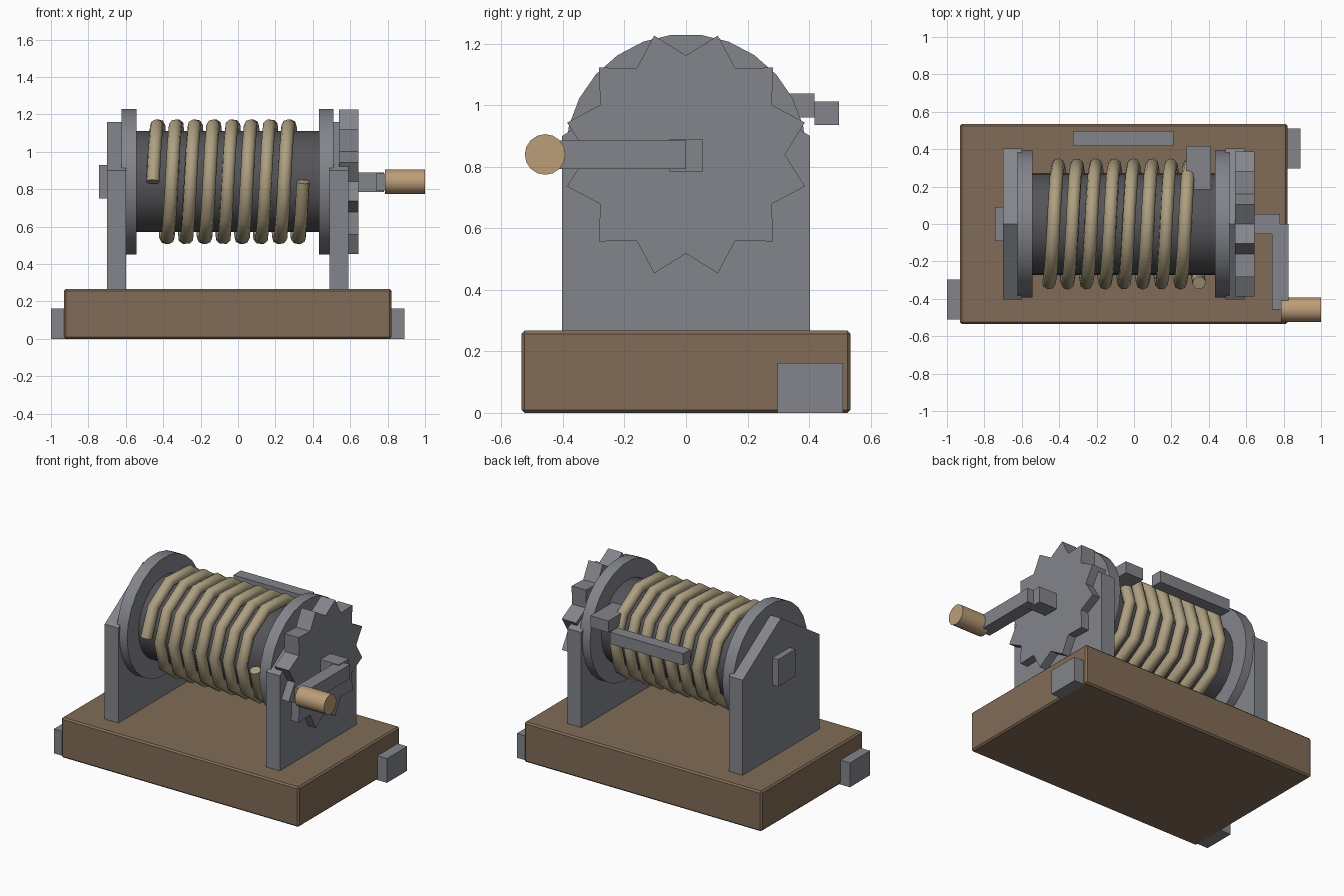
import bpy, bmesh
from math import sin, cos, pi, radians

if "Cube" in bpy.data.objects:
    bpy.data.objects.remove(bpy.data.objects["Cube"])

AXIS_Z = 0.84  # height of the drum axis


def material(name, rgb):
    m = bpy.data.materials.new(name)
    m.diffuse_color = (*rgb, 1)
    m.use_nodes = True
    m.node_tree.nodes["Principled BSDF"].inputs["Base Color"].default_value = m.diffuse_color
    return m


wood = material("wood", (0.22, 0.15, 0.095))
dark = material("dark_iron", (0.09, 0.09, 0.1))
iron = material("iron", (0.23, 0.235, 0.26))
fibre = material("rope_fibre", (0.42, 0.35, 0.22))
grip = material("grip_wood", (0.5, 0.34, 0.19))


def prism(name, profile, x0, x1, mat=iron, smooth=False):
    """Extrude a (y, z) profile along x."""
    bm = bmesh.new()
    face = bm.faces.new([bm.verts.new((x0, y, z)) for y, z in profile])
    ext = bmesh.ops.extrude_face_region(bm, geom=[face])["geom"]
    bmesh.ops.translate(bm, vec=(x1 - x0, 0, 0),
                        verts=[v for v in ext if isinstance(v, bmesh.types.BMVert)])
    bmesh.ops.recalc_face_normals(bm, faces=bm.faces)
    me = bpy.data.meshes.new(name)
    bm.to_mesh(me)
    bm.free()
    me.materials.append(mat)
    ob = bpy.data.objects.new(name, me)
    bpy.context.collection.objects.link(ob)
    if smooth:
        bpy.ops.object.select_all(action='DESELECT')
        bpy.context.view_layer.objects.active = ob
        ob.select_set(True)
        bpy.ops.object.shade_smooth_by_angle(angle=radians(30))
    return ob


def box(name, x, y, z, mat=iron):
    return prism(name, [(y[0], z[0]), (y[1], z[0]), (y[1], z[1]), (y[0], z[1])], *x, mat)


def ring(radii, n, cy=0.0, start=0.0):
    """Points round the axis; radii are used in turn."""
    return [(cy + radii[i % len(radii)] * cos(start + 2 * pi * i / n),
             AXIS_Z + radii[i % len(radii)] * sin(start + 2 * pi * i / n)) for i in range(n)]


# Base with softened edges, and its two end lugs
base = box("base", (-0.93, 0.82), (-0.535, 0.535), (0, 0.267), wood)
bevel = base.modifiers.new("bevel", 'BEVEL')
bevel.width = 0.01
bevel.segments = 1
box("lug_right", (0.81, 0.89), (0.297, 0.51), (0, 0.162))
box("lug_left", (-1.0, -0.92), (-0.51, -0.297), (0, 0.162))

# Gabled side plates
gable = [(-0.403, 0.26), (0.403, 0.26), (0.403, 0.9), (0, 1.16), (-0.403, 0.9)]
prism("side_plate_left", gable, -0.70, -0.60)
prism("side_plate_right", gable, 0.49, 0.59)

# Drum and flanges
prism("drum", ring([0.272], 26), -0.56, 0.45, dark, True)
prism("flange_left", ring([0.392], 26), -0.622, -0.543, iron, True)
prism("flange_right", ring([0.392], 26), 0.433, 0.51, iron, True)

# Rope: a coarse helix of eight turns
STEPS, TURNS, R = 10, 8, 0.315
curve = bpy.data.curves.new("rope", 'CURVE')
curve.dimensions = '3D'
curve.bevel_depth = 0.036
curve.bevel_resolution = 2
curve.use_fill_caps = True
spline = curve.splines.new('POLY')
spline.points.add(STEPS * TURNS)
for i, p in enumerate(spline.points):
    a = 2 * pi * i / STEPS
    p.co = (-0.455 + 0.803 * i / (STEPS * TURNS), -R * cos(a), AXIS_Z + R * sin(a), 1)
curve.materials.append(fibre)
bpy.context.collection.objects.link(bpy.data.objects.new("rope", curve))

# Twelve-tooth ratchet wheel
prism("ratchet_wheel", ring([0.4, 0.322], 24, start=pi / 12), 0.54, 0.645)

# Axle ends, crank arm and handle
box("axle_cap", (-0.743, -0.69), (-0.09, 0.09), (0.75, 0.93))
box("axle_stub", (0.63, 0.78), (-0.053, 0.053), (0.785, 0.89))
box("crank_arm", (0.738, 0.826), (-0.457, 0), (0.792, 0.885))
prism("crank_handle", ring([0.066], 16, cy=-0.458), 0.785, 1.0, grip, True)

# Pawl and rear guide bar
box("pawl", (0.28, 0.413), (0.177, 0.417), (0.96, 1.038))
box("guide_bar", (-0.327, 0.212), (0.418, 0.497), (0.935, 1.013))
